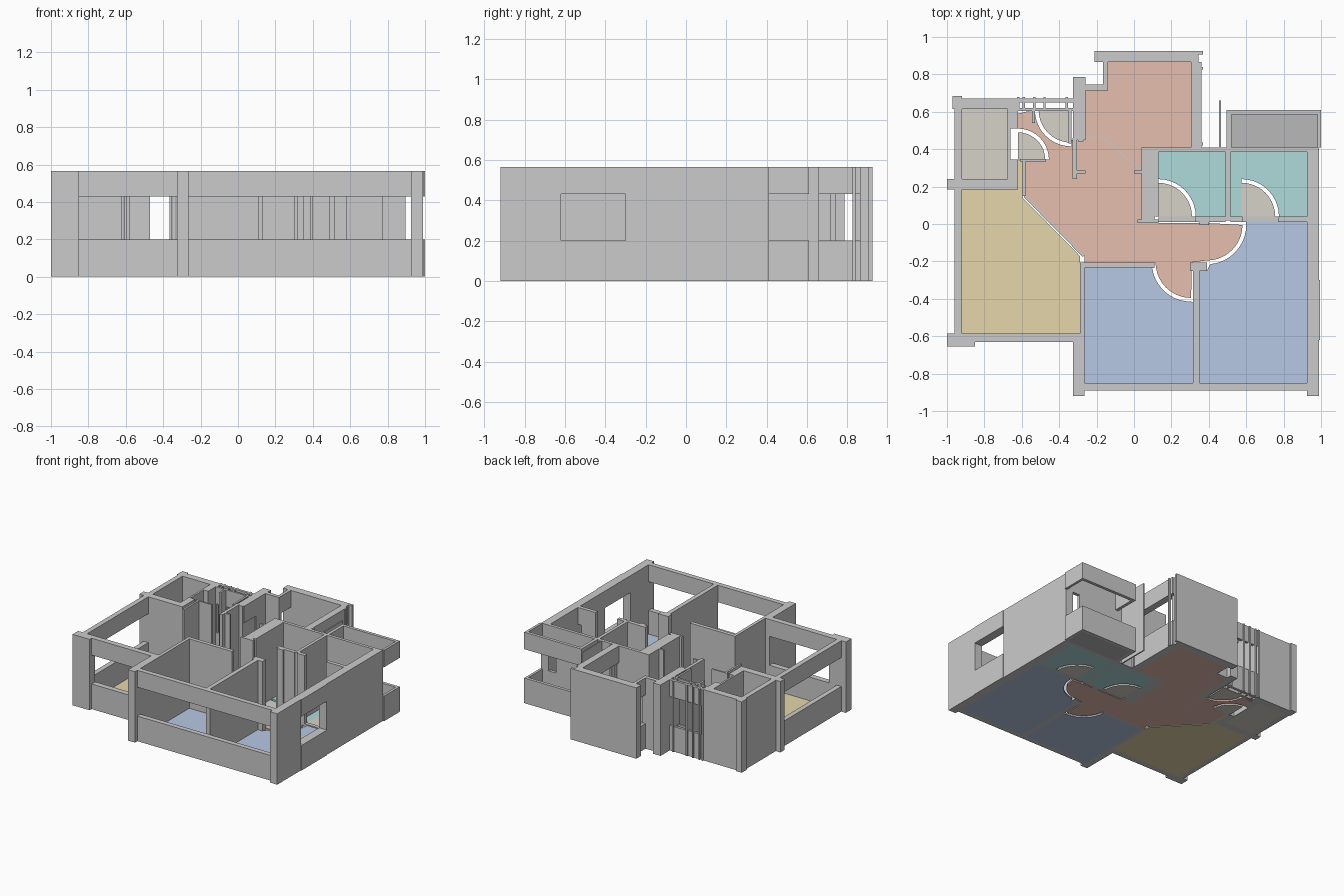
import bpy, bmesh
from math import cos, sin, radians

H, SILL, HEAD, FLOOR = 0.565, 0.20, 0.43, 0.012
mats = {}
COLORS = {
    "red": (0.79, 0.52, 0.43), "yellow": (0.79, 0.68, 0.41), "blue": (0.47, 0.58, 0.77),
    "teal": (0.43, 0.70, 0.70), "slate": (0.48, 0.48, 0.48), "stone": (0.67, 0.65, 0.58),
}
for key, c in COLORS.items():
    mats[key] = bpy.data.materials.new(key + "_floor")
    mats[key].diffuse_color = (*c, 1)


def slab(name, pts, z0, z1, color=None):
    """Extrude a plan outline between two heights."""
    bm = bmesh.new()
    face = bm.faces.new([bm.verts.new((x, y, z0)) for x, y in pts])
    ext = bmesh.ops.extrude_face_region(bm, geom=[face])
    bmesh.ops.translate(bm, vec=(0, 0, z1 - z0),
                        verts=[v for v in ext["geom"] if isinstance(v, bmesh.types.BMVert)])
    bmesh.ops.recalc_face_normals(bm, faces=bm.faces)
    me = bpy.data.meshes.new(name)
    bm.to_mesh(me)
    bm.free()
    ob = bpy.data.objects.new(name, me)
    bpy.context.collection.objects.link(ob)
    if color:
        me.materials.append(mats[color])
    return ob


def wall(name, x0, x1, y0, y1, z0=0, z1=H, color=None):
    return slab(name, [(x0, y0), (x1, y0), (x1, y1), (x0, y1)], z0, z1, color)


def window_wall(name, x0, x1, y0, y1):
    """Sill below and header above an open band."""
    wall(name + "_sill", x0, x1, y0, y1, 0, SILL)
    wall(name + "_header", x0, x1, y0, y1, HEAD, H)


def arc(cx, cy, r, a0, a1, n=10):
    return [(cx + r * cos(radians(a0 + (a1 - a0) * i / n)),
             cy + r * sin(radians(a0 + (a1 - a0) * i / n))) for i in range(n + 1)]


# Utility room, back left
wall("utility_back_wall", -0.96, -0.62, 0.615, 0.67)
wall("utility_corner", -0.97, -0.92, 0.615, 0.685)
wall("utility_left_wall", -0.96, -0.92, 0.24, 0.615)
wall("utility_front_wall", -1.0, -0.62, 0.185, 0.24)
wall("utility_right_wall_low", -0.675, -0.62, 0.24, 0.345)
wall("utility_right_wall_high", -0.675, -0.62, 0.51, 0.615)
wall("utility_door_jamb", -0.675, -0.66, 0.345, 0.51)

# Living room, left
window_wall("living_left_window", -0.96, -0.92, -0.59, 0.185)
wall("living_corner_column", -1.0, -0.85, -0.655, -0.585)
window_wall("living_front_window", -0.85, -0.325, -0.63, -0.585)
wall("front_column", -0.325, -0.265, -0.92, -0.585)
wall("living_right_wall", -0.29, -0.265, -0.585, -0.205)

# Bedrooms, front
window_wall("bedroom_front_window", -0.265, 0.925, -0.89, -0.85)
wall("front_right_column", 0.925, 0.99, -0.92, -0.62)
window_wall("bedroom_side_window", 0.935, 0.995, -0.62, -0.30)
wall("window_inner_sill", 0.925, 0.935, -0.62, -0.30, 0, SILL)
wall("window_inner_header", 0.925, 0.935, -0.62, -0.30, HEAD, H)
wall("right_wall", 0.925, 0.99, -0.30, 0.41)
wall("bedroom_back_wall", -0.29, 0.11, -0.235, -0.205)
wall("bedroom_middle_wall", 0.315, 0.35, -0.85, -0.215)
wall("bedroom_door_post", 0.30, 0.39, -0.25, -0.205)

# Bathrooms
wall("bath_left_wall", 0.04, 0.11, 0.01, 0.41)
wall("bath_left_lining", 0.11, 0.13, 0.04, 0.385)
wall("bath_back_wall", 0.11, 0.86, 0.385, 0.41)
window_wall("bath_window", 0.86, 0.925, 0.385, 0.41)
wall("bath_divider", 0.49, 0.515, 0.02, 0.385)
wall("bath_front_wall_a", 0.33, 0.49, 0.01, 0.04)
wall("bath_front_wall_b", 0.515, 0.58, 0.01, 0.04)
wall("bath_front_wall_c", 0.77, 0.895, 0.01, 0.04)
window_wall("bath_front_gap", 0.895, 0.925, 0.01, 0.04)
wall("hall_post_left", 0.02, 0.13, 0.005, 0.025)
wall("hall_post_right", 0.35, 0.40, -0.005, 0.02)
for i, (x0, x1) in enumerate([(0.13, 0.33), (0.58, 0.77)]):
    wall(f"bath_threshold_{i}", x0, x1, 0.01, 0.04, 0, 0.02)

# Outdoor unit ledge, back right
window_wall("ledge_back", 0.495, 1.0, 0.585, 0.61)
window_wall("ledge_left", 0.495, 0.52, 0.41, 0.585)
window_wall("ledge_right", 0.98, 1.0, 0.41, 0.585)
wall("ledge_floor", 0.52, 0.98, 0.41, 0.585, 0, FLOOR, "slate")
wall("ledge_screen", 0.455, 0.465, 0.41, 0.66)

# Kitchen, back centre
wall("kitchen_back_wall", -0.21, 0.345, 0.865, 0.925)
wall("kitchen_back_corner", 0.345, 0.37, 0.905, 0.925)
window_wall("kitchen_right_window", 0.305, 0.36, 0.41, 0.865)
for i, y in enumerate((0.42, 0.825)):
    wall(f"kitchen_window_post_{i}", 0.315, 0.33, y, y + 0.04)
    wall(f"kitchen_window_stop_{i}", 0.355, 0.37, y, y + 0.015)
window_wall("kitchen_step_window", -0.165, -0.14, 0.715, 0.865)
wall("kitchen_step_wall", -0.26, -0.14, 0.715, 0.745)
wall("back_column", -0.325, -0.26, 0.60, 0.785)
window_wall("kitchen_side_window", -0.325, -0.26, 0.45, 0.60)
wall("kitchen_side_post", -0.30, -0.27, 0.44, 0.60, 0, H)
wall("entry_wall", -0.33, -0.305, 0.24, 0.46)
wall("entry_wall_stub", -0.305, -0.26, 0.27, 0.285)
wall("kitchen_stub", 0.0, 0.04, 0.27, 0.285)

# Small rear rooms with slim posts
window_wall("rear_window_outer", -0.62, -0.325, 0.65, 0.67)
window_wall("rear_window_inner", -0.62, -0.325, 0.605, 0.62)
for i, x in enumerate((-0.625, -0.595, -0.54, -0.485, -0.365)):
    wall(f"rear_post_{i}", x, x + 0.013, 0.605, 0.68)
wall("rear_side_wall", -0.35, -0.335, 0.43, 0.61)
wall("rear_door_wall", -0.61, -0.47, 0.335, 0.347)
wall("rear_inner_post", -0.545, -0.53, 0.54, 0.61)
wall("rear_left_jamb", -0.595, -0.58, 0.15, 0.335)

# Floors
slab("hall_floor", [(-0.14, 0.865), (0.305, 0.865), (0.305, 0.41), (0.04, 0.41), (0.04, 0.005), (0.39, 0.005)]
     + arc(0.39, -0.005, 0.19, 0, -90) + [(0.31, -0.205)]
     + arc(0.305, -0.205, 0.19, -90, -180)
     + [(-0.265, -0.205), (-0.265, -0.17), (-0.58, 0.15), (-0.58, 0.345), (-0.465, 0.345)]
     + arc(-0.62, 0.345, 0.165, 0, 90) + [(-0.62, 0.59), (-0.535, 0.61)]
     + arc(-0.335, 0.61, 0.195, 180, 270)
     + [(-0.335, 0.45), (-0.26, 0.45), (-0.26, 0.715), (-0.14, 0.715)], 0, FLOOR, "red")
slab("living_floor", [(-0.92, -0.585), (-0.29, -0.585), (-0.29, -0.17), (-0.595, 0.14),
                      (-0.595, 0.34), (-0.62, 0.34), (-0.62, 0.185), (-0.92, 0.185)], 0, FLOOR, "yellow")
slab("left_bedroom_floor", [(-0.265, -0.85), (0.315, -0.85), (0.315, -0.42)]
     + arc(0.305, -0.205, 0.21, -90, -172) + [(0.095, -0.235), (-0.265, -0.235)], 0, FLOOR, "blue")
slab("right_bedroom_floor", [(0.35, -0.85), (0.925, -0.85), (0.925, 0.01), (0.60, 0.01)]
     + arc(0.39, -0.005, 0.21, 0, -85) + [(0.39, -0.25), (0.35, -0.25)], 0, FLOOR, "blue")
wall("utility_floor", -0.92, -0.675, 0.24, 0.615, 0, FLOOR, "stone")

# Bathroom floors with quarter-round door swings cut out
for side, cx, x1, r in (("left", 0.13, 0.49, 0.20), ("right", 0.575, 0.925, 0.20)):
    x0 = 0.13 if side == "left" else 0.515
    pts = [(x1, 0.04), (x1, 0.385), (x0, 0.385)]
    if x0 < cx:
        pts += [(x0, 0.04), (cx, 0.04)]
    slab(f"{side}_bath_floor", pts + arc(cx, 0.04, r, 90, 0), 0, FLOOR, "teal")
swings = [(0.13, 0.04, 0.18, 0), (0.575, 0.04, 0.18, 0), (-0.62, 0.345, 0.145, 0), (-0.335, 0.61, 0.175, 180)]
for i, (cx, cy, r, a) in enumerate(swings):
    slab(f"door_swing_{i}", [(cx, cy)] + arc(cx, cy, r, a, a + 90), 0, FLOOR, "stone")

# Floor trims between areas
slab("living_trim", [(-0.59, 0.145), (-0.275, -0.175), (-0.265, -0.17), (-0.58, 0.152)], 0, FLOOR + 0.004)
slab("kitchen_trim", [(-0.26, 0.46), (-0.168, 0.46), (0.04, 0.28), (0.04, 0.289), (-0.164, 0.468), (-0.26, 0.468)],
     0, FLOOR + 0.004)
